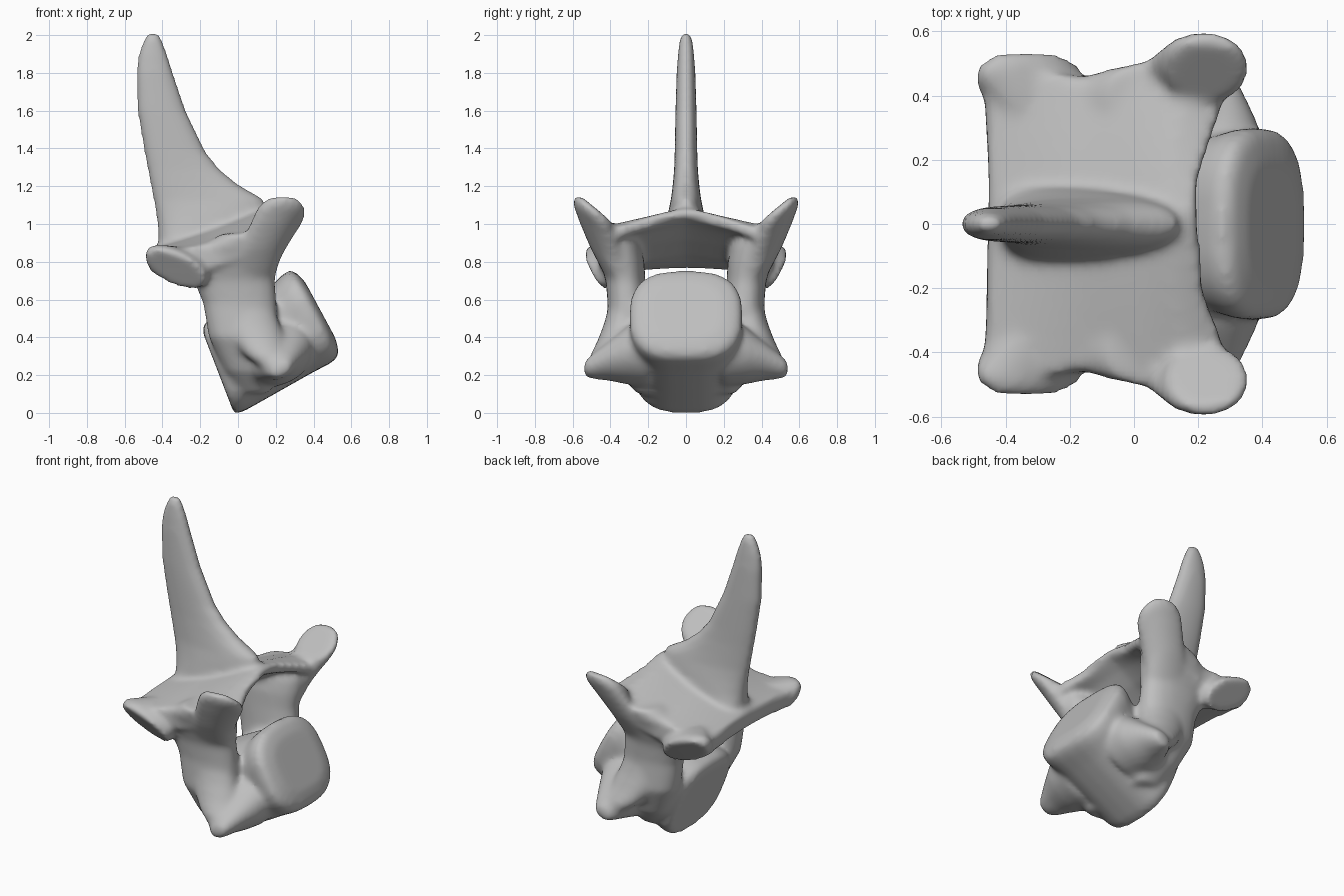
import bpy, bmesh, math
from mathutils import Vector as V

bm = bmesh.new()
A = V((0.88, 0, 0.475))    # axis of the centrum
U = V((-0.475, 0, 0.88))   # direction across it
Y = V((0, 1, 0))


def ring(c, a, b, p=2.0, n=28):
    """Superellipse loop around c spanned by half axes a and b."""
    pts = []
    for i in range(n):
        t = 2 * math.pi * i / n
        co, si = math.cos(t), math.sin(t)
        u = math.copysign(abs(co) ** (2 / p), co)
        v = math.copysign(abs(si) ** (2 / p), si)
        pts.append(V(c) + V(a) * u + V(b) * v)
    return pts


def loft(rings, mirror=False):
    """Closed skin through loops; optionally repeated on the other side."""
    for sy in ((1, -1) if mirror else (1,)):
        loops = [[bm.verts.new((p.x, p.y * sy, p.z)) for p in r] for r in rings]
        n = len(loops[0])
        for l0, l1 in zip(loops, loops[1:]):
            for i in range(n):
                j = (i + 1) % n
                bm.faces.new((l0[i], l0[j], l1[j], l1[i]))
        bm.faces.new(loops[0])
        bm.faces.new(loops[-1])


# Centrum: tilted rounded block (s along axis, t across, half width, half height)
loft([ring(A * s + U * t, Y * w, U * h + A * k, 2.8) for s, t, w, h, k in (
    (0.01, 0.24, 0.25, 0.235, 0.03), (0.05, 0.248, 0.28, 0.256, 0.02),
    (0.20, 0.25, 0.27, 0.255, 0), (0.45, 0.25, 0.275, 0.25, 0),
    (0.55, 0.265, 0.30, 0.267, 0), (0.60, 0.270, 0.298, 0.265, 0),
    (0.625, 0.272, 0.27, 0.235, 0), (0.642, 0.272, 0.20, 0.17, 0))])

# Lower side wings: a sheet reaching out from the centrum...
loft([ring(A * s + U * t + Y * y, A * r, U * h) for y, s, t, r, h in (
    (0.20, 0.33, 0.20, 0.22, 0.19), (0.32, 0.33, 0.165, 0.18, 0.14),
    (0.42, 0.32, 0.135, 0.125, 0.09), (0.50, 0.31, 0.11, 0.08, 0.06),
    (0.54, 0.31, 0.095, 0.05, 0.035))], True)

# ...and a buttress sweeping down to it from the pedicle
loft([ring((x, y, z), (rx, 0, 0), (0, ry, 0)) for z, x, y, rx, ry in (
    (0.60, 0.03, 0.32, 0.15, 0.08), (0.47, 0.07, 0.345, 0.15, 0.09),
    (0.38, 0.11, 0.375, 0.14, 0.095), (0.30, 0.16, 0.42, 0.12, 0.09),
    (0.24, 0.21, 0.45, 0.09, 0.07), (0.20, 0.22, 0.45, 0.05, 0.04))], True)

# Pedicle walls beside the canal
loft([ring((x, y, z), (rx, 0, 0), (0, ry, 0), 2.3) for z, x, y, rx, ry in (
    (0.10, 0.09, 0.20, 0.07, 0.06), (0.22, 0.07, 0.26, 0.14, 0.10),
    (0.40, 0.03, 0.305, 0.185, 0.12), (0.58, 0.01, 0.31, 0.195, 0.105),
    (0.70, -0.02, 0.32, 0.215, 0.105), (0.80, -0.02, 0.34, 0.235, 0.12),
    (0.88, 0.01, 0.365, 0.22, 0.125), (0.95, 0.08, 0.40, 0.16, 0.11))], True)

# Front upper articular processes, facets turned inward
loft([ring(c, (r, 0, 0.01), (0, b, d), 2.2) for c, r, b, d in (
    ((0.05, 0.34, 0.70), 0.14, 0.09, 0.03), ((0.10, 0.40, 0.82), 0.13, 0.105, 0.05),
    ((0.16, 0.45, 0.93), 0.13, 0.11, 0.07), ((0.205, 0.485, 1.01), 0.135, 0.11, 0.085),
    ((0.225, 0.49, 1.05), 0.135, 0.105, 0.09), ((0.225, 0.473, 1.073), 0.125, 0.095, 0.08))], True)

# Rear articular processes, facets turned outward and down
loft([ring(c, (r, 0, -0.35 * r), (0, b, d), 2.2) for c, r, b, d in (
    ((-0.20, 0.28, 0.79), 0.16, 0.03, 0.06), ((-0.27, 0.37, 0.79), 0.16, 0.045, 0.075),
    ((-0.325, 0.44, 0.785), 0.17, 0.065, 0.085), ((-0.33, 0.48, 0.757), 0.16, 0.063, 0.088))], True)


# Arch roof: chevron slab sloping down to the rear
def roof_loop(x, w, zc, ze, th, bow):
    top = []
    for i in range(-8, 9):
        f = i / 8
        top.append(V((x + bow * (f * w) ** 2, f * w, zc + (ze - zc) * abs(f) ** 1.2)))
    return top + [p - V((0, 0, th)) for p in reversed(top)]


loft([roof_loop(*r) for r in (
    (-0.45, 0.42, 0.875, 0.85, 0.11, -0.1), (-0.30, 0.47, 0.925, 0.87, 0.135, 0),
    (-0.15, 0.46, 0.98, 0.895, 0.14, 0), (0.0, 0.48, 1.035, 0.95, 0.12, 0.1),
    (0.10, 0.45, 1.075, 0.985, 0.09, 0.4), (0.185, 0.36, 1.09, 0.98, 0.06, 0.7))])

# Tall swept spine blade (z, rear x, front x, half thickness)
loft([ring(((x0 + x1) / 2, 0, z), ((x1 - x0) / 2, 0, 0), (0, h, 0), 2.3) for z, x0, x1, h in (
    (0.88, -0.42, -0.20, 0.12), (0.98, -0.425, 0.06, 0.11), (1.06, -0.435, 0.15, 0.095),
    (1.13, -0.45, 0.14, 0.08), (1.21, -0.465, 0.0, 0.07), (1.29, -0.48, -0.095, 0.063),
    (1.38, -0.497, -0.17, 0.06), (1.60, -0.534, -0.275, 0.056), (1.80, -0.54, -0.343, 0.05),
    (1.90, -0.528, -0.373, 0.043), (1.97, -0.503, -0.40, 0.035), (2.015, -0.478, -0.423, 0.025))])

bmesh.ops.recalc_face_normals(bm, faces=bm.faces)
mesh = bpy.data.meshes.new("vertebra")
bm.to_mesh(mesh)
bm.free()
obj = bpy.data.objects.new("vertebra", mesh)
bpy.context.collection.objects.link(obj)

bone = bpy.data.materials.new("grey bone")
bone.diffuse_color = (0.52, 0.52, 0.52, 1)
mesh.materials.append(bone)

# Fuse the parts into one skin and soften the joins
fuse = obj.modifiers.new("fuse", 'REMESH')
fuse.mode = 'VOXEL'
fuse.voxel_size = 0.016
fuse.use_smooth_shade = True
soft = obj.modifiers.new("soften", 'SMOOTH')
soft.factor = 0.5
soft.iterations = 14
